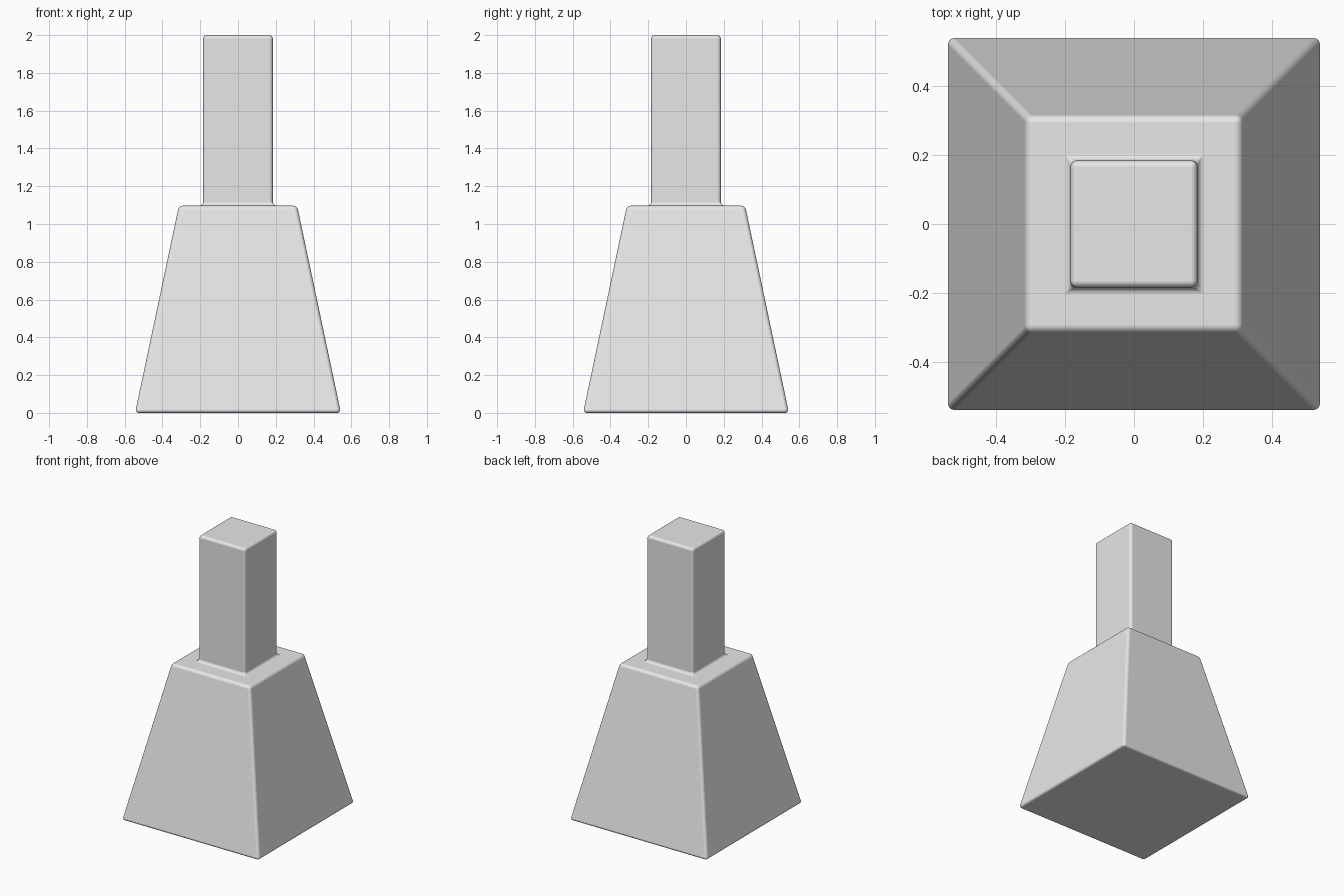
import bpy
import bmesh
import math

if "Cube" in bpy.data.objects:
    bpy.data.objects.remove(bpy.data.objects["Cube"])

# Single light grey colour
grey = bpy.data.materials.new("light_grey")
grey.use_nodes = True
colour = (0.8, 0.8, 0.8, 1)
grey.diffuse_color = colour
grey.node_tree.nodes["Principled BSDF"].inputs["Base Color"].default_value = colour

# Square cross-sections from the base up: (half width, height)
sections = [(0.545, 0), (0.313, 1.097), (0.185, 1.097), (0.185, 2)]
bm = bmesh.new()
rings = [[bm.verts.new((sx * w, sy * w, z))
          for sx, sy in ((-1, -1), (1, -1), (1, 1), (-1, 1))]
         for w, z in sections]

# Tapered sides, shoulder and post sides, then the two end caps
for low, high in zip(rings, rings[1:]):
    for i in range(4):
        j = (i + 1) % 4
        bm.faces.new((low[i], low[j], high[j], high[i]))
bm.faces.new(rings[0][::-1])
bm.faces.new(rings[-1])
bm.normal_update()

mesh = bpy.data.meshes.new("tapered_base_with_post")
bm.to_mesh(mesh)
bm.free()
mesh.materials.append(grey)
body = bpy.data.objects.new("tapered_base_with_post", mesh)
bpy.context.collection.objects.link(body)
for face in mesh.polygons:
    face.use_smooth = True

# Soft rounded edges, including the fillet where the post meets the base
bevel = body.modifiers.new("rounded_edges", 'BEVEL')
bevel.width = 0.02
bevel.segments = 4
bevel.limit_method = 'ANGLE'
bevel.angle_limit = math.radians(30)
bevel.harden_normals = True
